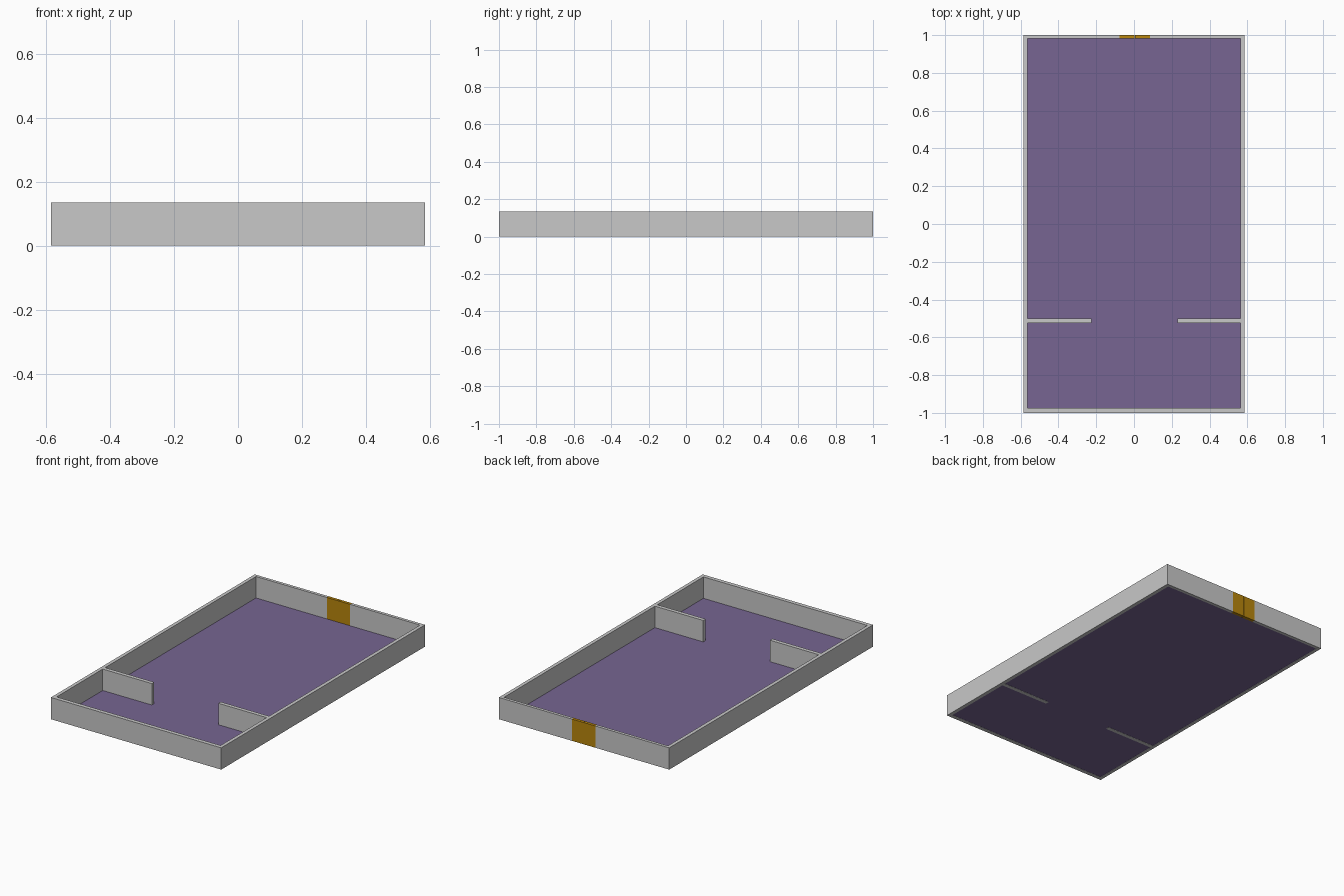
import bpy
import bmesh
from mathutils import Matrix, Vector

cube = bpy.data.objects.get("Cube")
if cube:
    bpy.data.objects.remove(cube, do_unlink=True)


def material(name, rgb):
    m = bpy.data.materials.new(name)
    m.use_nodes = True
    m.diffuse_color = (*rgb, 1)
    m.node_tree.nodes["Principled BSDF"].inputs["Base Color"].default_value = (*rgb, 1)
    return m


wall_grey = material("wall_grey", (0.58, 0.58, 0.58))
floor_purple = material("floor_purple", (0.184, 0.13, 0.287))
door_gold = material("door_gold", (0.48, 0.238, 0.004))


def box(name, low, high, mat):
    """Axis-aligned box between two corners."""
    low, high = Vector(low), Vector(high)
    bm = bmesh.new()
    bmesh.ops.create_cube(bm, size=1, matrix=Matrix.Translation((low + high) / 2)
                          @ Matrix.Diagonal((*(high - low), 1)))
    mesh = bpy.data.meshes.new(name)
    bm.to_mesh(mesh)
    bm.free()
    mesh.materials.append(mat)
    obj = bpy.data.objects.new(name, mesh)
    bpy.context.collection.objects.link(obj)
    return obj


W, L, H = 0.585, 1.0, 0.135     # half width, half length, wall height
IN = 0.563                      # inner face of the side walls
FRONT, BACK = -0.975, 0.981     # inner faces of the end walls
DOOR_L, DOOR_R, SPLIT = 0.084, -0.077, 0.0035

# Thin floor between the walls
box("floor", (-IN, FRONT, 0.001), (IN, BACK, 0.002), floor_purple)

# Outer walls, with a doorway in the back wall
box("front_wall", (-W, -L, 0), (W, FRONT, H), wall_grey)
box("left_wall", (IN, FRONT, 0), (W, L, H), wall_grey)
box("right_wall", (-W, FRONT, 0), (-IN, L, H), wall_grey)
box("back_wall_left", (DOOR_L, BACK, 0), (IN, L, H), wall_grey)
box("back_wall_right", (-IN, BACK, 0), (DOOR_R, L, H), wall_grey)

# Partitions with a wide opening between them
box("left_partition", (0.231, -0.523, 0), (IN, -0.499, H), wall_grey)
box("right_partition", (-IN, -0.523, 0), (-0.226, -0.499, H), wall_grey)

# Double door filling the doorway
box("left_door", (SPLIT + 0.001, BACK, 0), (DOOR_L, L, H), door_gold)
box("right_door", (DOOR_R, BACK, 0), (SPLIT - 0.001, L, H), door_gold)
